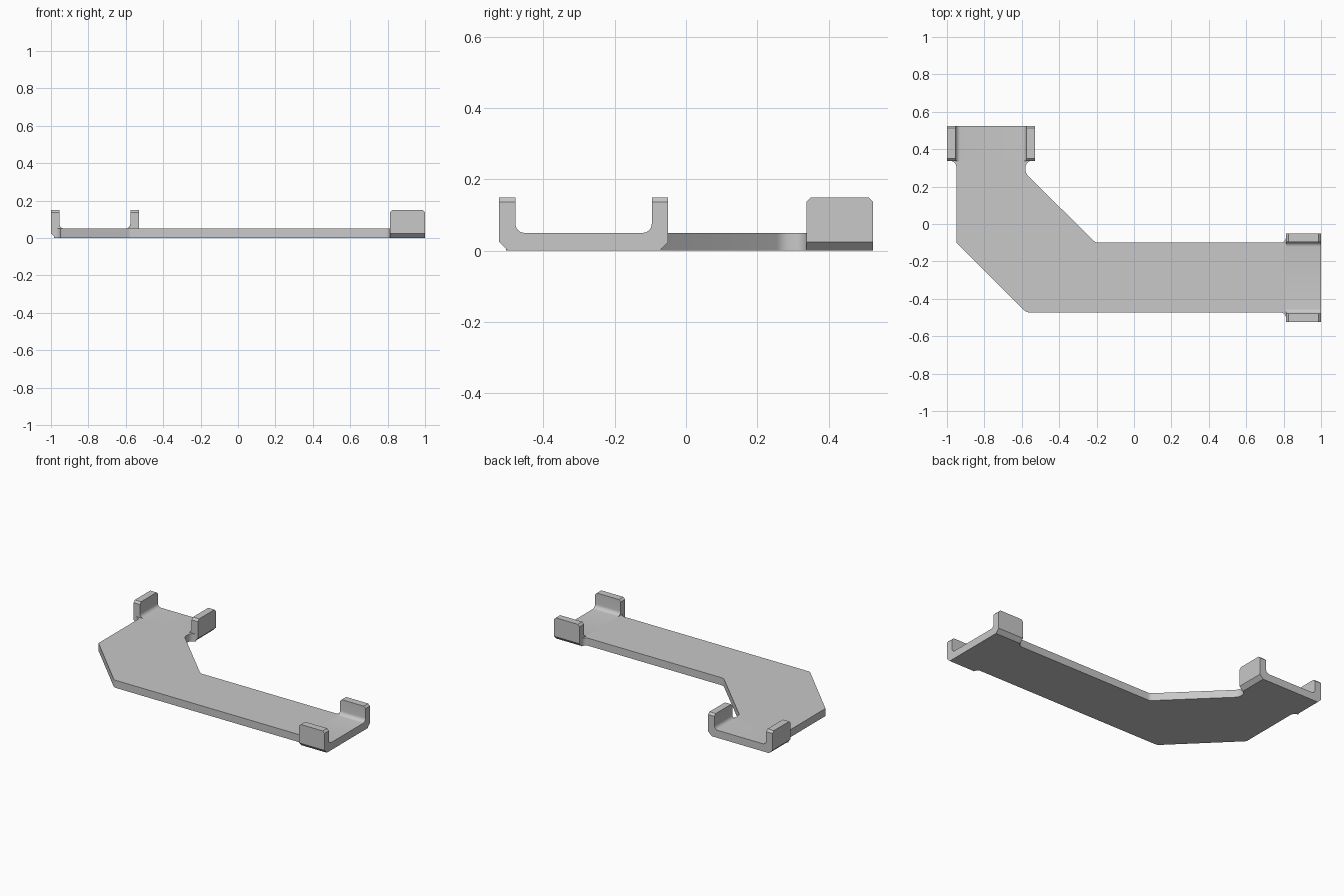
import bpy, bmesh, math
from mathutils import Vector, Matrix

cube = bpy.data.objects.get("Cube")
if cube:
    bpy.data.objects.remove(cube, do_unlink=True)

GREY = (0.58, 0.58, 0.58, 1)
mat = bpy.data.materials.new("plain_grey")
mat.use_nodes = True
mat.diffuse_color = GREY
mat.node_tree.nodes["Principled BSDF"].inputs["Base Color"].default_value = GREY

FLOOR, TOP = 0.05, 0.15
WALL, LENGTH = 0.046, 0.187


def fillet(points, steps=6):
    """Round each (x, y, radius) corner of a closed outline."""
    out = []
    for i, (x, y, r) in enumerate(points):
        p = Vector((x, y))
        if not r:
            out.append(p)
            continue
        a = (Vector(points[i - 1][:2]) - p).normalized()
        b = (Vector(points[(i + 1) % len(points)][:2]) - p).normalized()
        half = a.angle(b) / 2
        centre = p + (a + b).normalized() * (r / math.sin(half))
        start = p + a * (r / math.tan(half)) - centre
        end = p + b * (r / math.tan(half)) - centre
        sweep = start.angle_signed(end)
        for k in range(steps + 1):
            t = -sweep * k / steps
            c, s = math.cos(t), math.sin(t)
            out.append(centre + Vector((start.x * c - start.y * s,
                                        start.x * s + start.y * c)))
    return out


def prism(outline, depth):
    """Extrude a flat outline along z."""
    bm = bmesh.new()
    face = bm.faces.new([bm.verts.new((p.x, p.y, 0)) for p in outline])
    ext = bmesh.ops.extrude_face_region(bm, geom=[face])
    verts = [g for g in ext["geom"] if isinstance(g, bmesh.types.BMVert)]
    bmesh.ops.translate(bm, verts=verts, vec=(0, 0, depth))
    bmesh.ops.recalc_face_normals(bm, faces=bm.faces)
    return bm


def finish(bm, name):
    mesh = bpy.data.meshes.new(name)
    bm.to_mesh(mesh)
    bm.free()
    mesh.materials.append(mat)
    obj = bpy.data.objects.new(name, mesh)
    bpy.context.collection.objects.link(obj)
    bpy.ops.object.select_all(action="DESELECT")
    obj.select_set(True)
    bpy.context.view_layer.objects.active = obj
    bpy.ops.object.shade_smooth_by_angle(angle=math.radians(30))


# Angled base plate, flaring out where it meets the two end clips
ex, ey = 1 - LENGTH, 0.525 - LENGTH
plate = [
    (-0.985, ey, 0), (-0.95, ey, 0.034), (-0.95, -0.10, 0.02), (-0.575, -0.473, 0.04),
    (ex, -0.473, 0.031), (ex, -0.505, 0), (ex, -0.068, 0), (ex, -0.10, 0.031),
    (-0.205, -0.10, 0.04), (-0.58, 0.27, 0.05), (-0.58, ey, 0.034), (-0.545, ey, 0),
]
finish(prism(fillet(plate), FLOOR), "base_plate")


def clip(name, width, matrix):
    """U-shaped clip with chamfered lower corners and wall tips."""
    h, c = width / 2, 0.025
    half = [(h - c, 0, 0), (h, c, 0), (h, TOP, 0), (h - WALL, TOP, 0),
            (h - WALL, FLOOR, 0.026)]
    profile = half + [(-x, z, r) for x, z, r in reversed(half)]
    bm = prism(fillet(profile), LENGTH)
    tips = [e for e in bm.edges
            if all(v.co.y > TOP - 0.001 for v in e.verts)
            and abs(e.verts[0].co.z - e.verts[1].co.z) < 0.001]
    bmesh.ops.bevel(bm, geom=tips, offset=0.013, segments=1, affect="EDGES")
    bm.transform(matrix)
    finish(bm, name)


# Stand each profile upright with its depth running inward from the plate end
stand = Matrix.Rotation(math.pi / 2, 4, "X")
turn = Matrix.Rotation(-math.pi / 2, 4, "Z")
clip("back_clip", 0.47, Matrix.Translation((-0.765, 0.525, 0)) @ stand)
clip("left_clip", 0.475, Matrix.Translation((1, -0.2875, 0)) @ turn @ stand)
